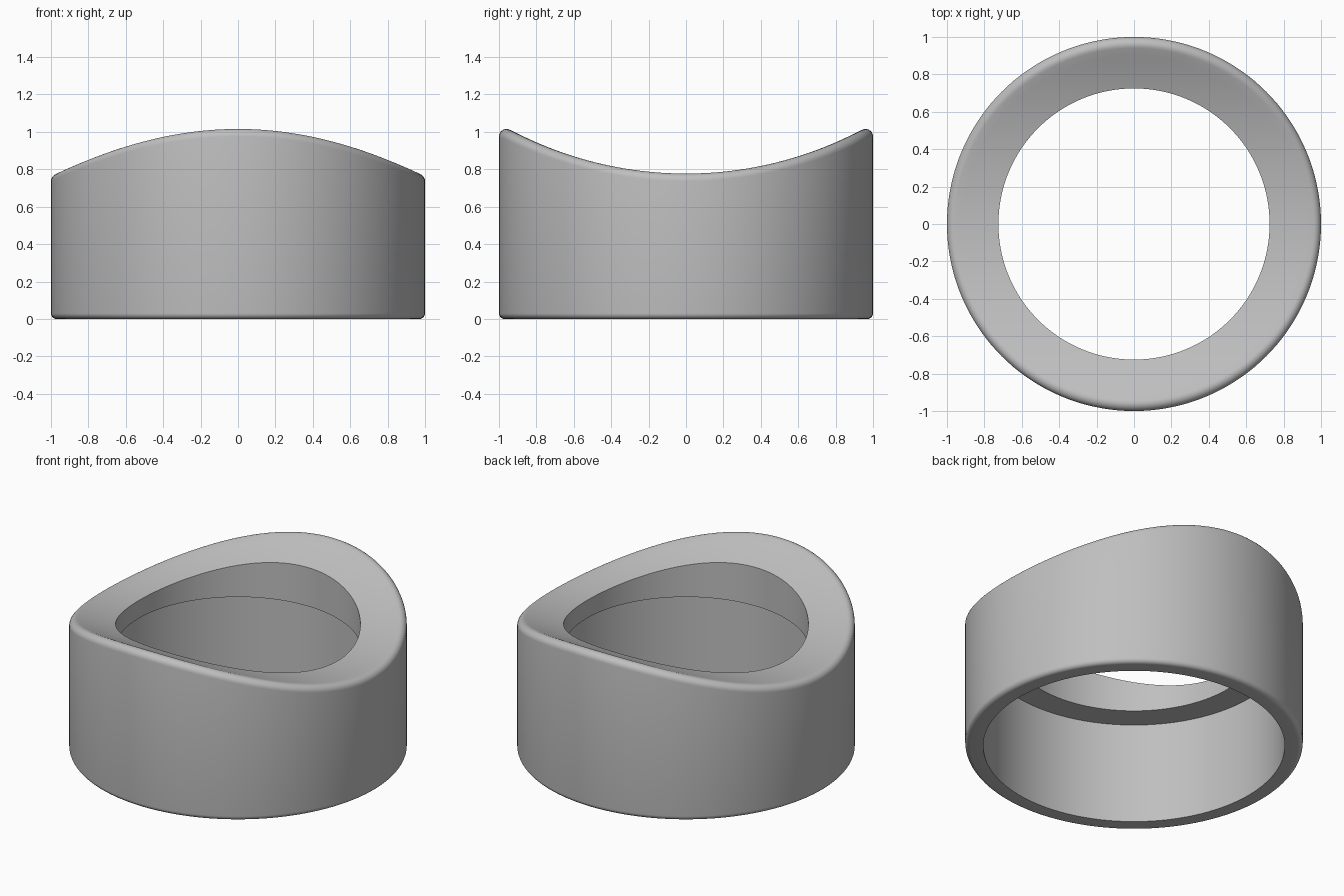
import bpy
import bmesh
from math import sin, cos, pi, tau, atan, sqrt, radians

cube = bpy.data.objects.get("Cube")
if cube:
    bpy.data.objects.remove(cube, do_unlink=True)

SEGMENTS = 144
OUTER, BORE, NECK = 1.0, 0.893, 0.725   # radii
LEDGE_Z = 0.66                          # height of the step inside
SADDLE_Z, SADDLE_R = 0.777, 2.0         # lowest point and radius of the top scoop
FILLET_TOP, FILLET_BOTTOM = 0.04, 0.03
ARC_STEPS, TOP_STEPS = 7, 6


def saddle(y):
    """Height of the scooped top, a cylinder lying along x."""
    return SADDLE_Z + SADDLE_R - sqrt(SADDLE_R ** 2 - y ** 2)


def arc(r, z, radius, start, end):
    angles = [start + (end - start) * i / ARC_STEPS for i in range(ARC_STEPS + 1)]
    return [(r + radius * cos(a), z + radius * sin(a)) for a in angles]


def section(angle):
    """Closed (radius, height) cross-section of the ring at one angle."""
    s = sin(angle)
    slope = s * s / sqrt(SADDLE_R ** 2 - s * s)
    f, g = FILLET_TOP, FILLET_BOTTOM
    centre_z = saddle(s) - slope * f - f * sqrt(1 + slope ** 2)
    points = [(BORE, LEDGE_Z), (BORE, 0)]
    points += arc(OUTER - g, g, g, -pi / 2, 0)
    top_arc = arc(OUTER - f, centre_z, f, 0, pi / 2 + atan(slope))
    points += top_arc
    edge = top_arc[-1][0]
    for i in range(1, TOP_STEPS + 1):
        r = edge + (NECK - edge) * i / TOP_STEPS
        points.append((r, saddle(r * s)))
    points.append((NECK, LEDGE_Z))
    return points


# Sweep the changing cross-section around the ring
bm = bmesh.new()
loops = []
for k in range(SEGMENTS):
    a = tau * k / SEGMENTS
    loops.append([bm.verts.new((r * cos(a), r * sin(a), z)) for r, z in section(a)])
count = len(loops[0])
for k, loop in enumerate(loops):
    following = loops[(k + 1) % SEGMENTS]
    for i in range(count):
        j = (i + 1) % count
        bm.faces.new((loop[i], following[i], following[j], loop[j]))
bmesh.ops.recalc_face_normals(bm, faces=bm.faces)

mesh = bpy.data.meshes.new("saddle_ring")
bm.to_mesh(mesh)
bm.free()
ring = bpy.data.objects.new("saddle_ring", mesh)
bpy.context.collection.objects.link(ring)

# Plain grey finish
grey = bpy.data.materials.new("plain grey")
grey.use_nodes = True
colour = (0.52, 0.52, 0.52, 1)
grey.diffuse_color = colour
grey.node_tree.nodes["Principled BSDF"].inputs["Base Color"].default_value = colour
mesh.materials.append(grey)

bpy.ops.object.select_all(action="DESELECT")
ring.select_set(True)
bpy.context.view_layer.objects.active = ring
bpy.ops.object.shade_smooth_by_angle(angle=radians(30))
